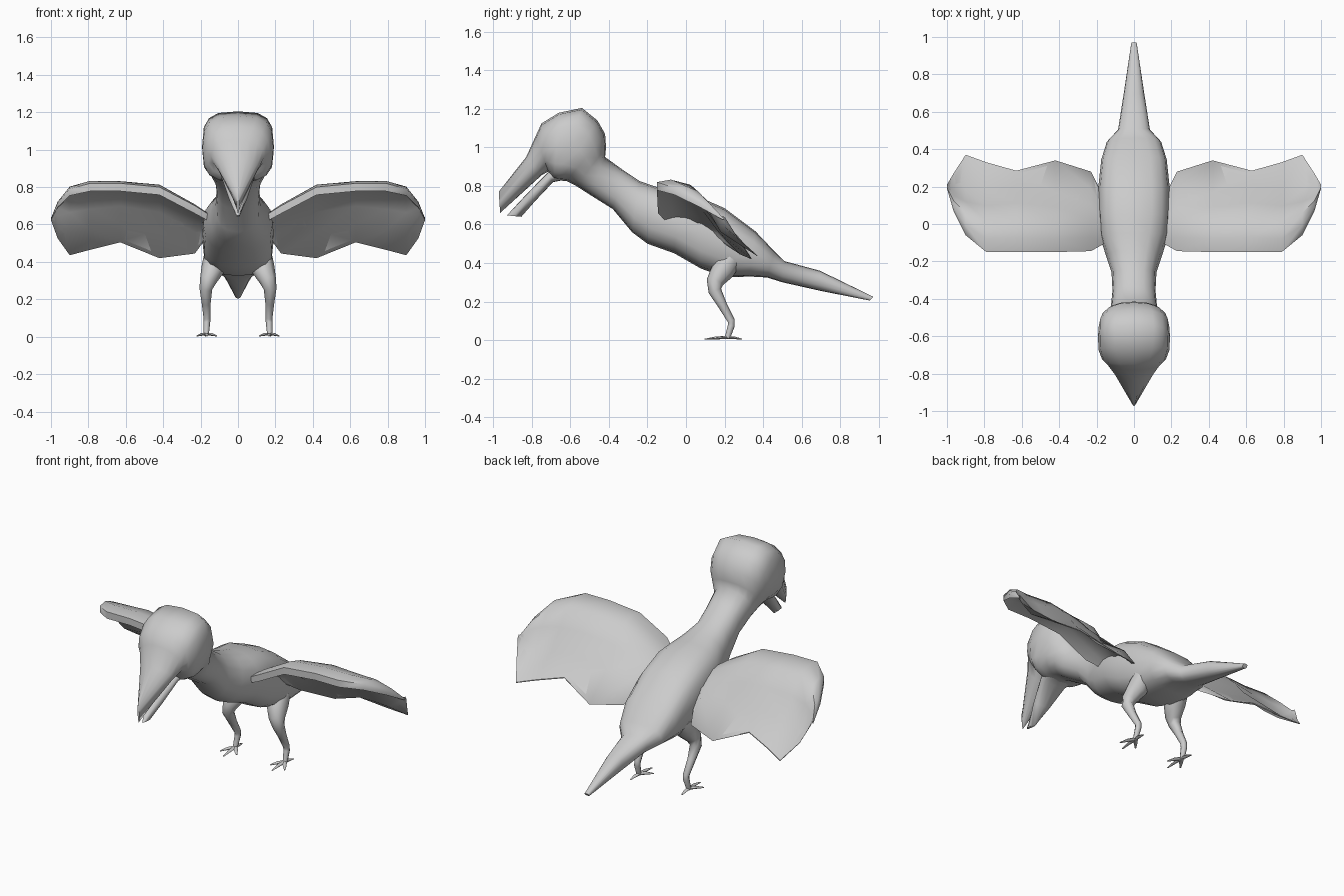
import bpy, bmesh, math
from mathutils import Vector

if "Cube" in bpy.data.objects:
    bpy.data.objects.remove(bpy.data.objects["Cube"])

grey = bpy.data.materials.new("plain_grey")
grey.diffuse_color = (0.6, 0.6, 0.6, 1)
grey.use_nodes = True
grey.node_tree.nodes["Principled BSDF"].inputs["Base Color"].default_value = grey.diffuse_color


def loft(name, rings, mirror=False, angle=60):
    """Skin a list of equal-length closed rings and cap both ends."""
    bm = bmesh.new()
    loops = [[bm.verts.new(p) for p in r] for r in rings]
    n = len(loops[0])
    for a, b in zip(loops, loops[1:]):
        for i in range(n):
            j = (i + 1) % n
            bm.faces.new((a[i], a[j], b[j], b[i]))
    bm.faces.new(loops[0])
    bm.faces.new(loops[-1])
    if mirror:
        geo = bmesh.ops.duplicate(bm, geom=bm.verts[:] + bm.edges[:] + bm.faces[:])["geom"]
        for v in geo:
            if isinstance(v, bmesh.types.BMVert):
                v.co.x *= -1
    bmesh.ops.recalc_face_normals(bm, faces=bm.faces[:])
    me = bpy.data.meshes.new(name)
    bm.to_mesh(me)
    bm.free()
    me.materials.append(grey)
    ob = bpy.data.objects.new(name, me)
    bpy.context.collection.objects.link(ob)
    bpy.ops.object.select_all(action='DESELECT')
    ob.select_set(True)
    bpy.context.view_layer.objects.active = ob
    bpy.ops.object.shade_smooth_by_angle(angle=math.radians(angle))
    return ob


def section(ty, tz, by, bz, hw, e=2.4, n=16):
    """Rounded ring from its top point, bottom point and half width."""
    ring = []
    for i in range(n):
        a = 2 * math.pi * i / n
        c, s = math.cos(a), math.sin(a)
        u = math.copysign(abs(c) ** (2 / e), c)
        x = hw * math.copysign(abs(s) ** (2 / e), s)
        ring.append((x, (ty + by) / 2 + u * (ty - by) / 2, (tz + bz) / 2 + u * (tz - bz) / 2))
    return ring


def tube(name, pts, flat=1.0, n=8):
    """Mirrored tapering limb through (x, y, z, radius) points."""
    rings = []
    for i, p in enumerate(pts):
        a, b = pts[max(i - 1, 0)], pts[min(i + 1, len(pts) - 1)]
        d = (Vector(b[:3]) - Vector(a[:3])).normalized()
        ref = Vector((0, 0, 1)) if abs(d.z) < 0.6 else Vector((0, 1, 0))
        side = d.cross(ref).normalized()
        up = side.cross(d)
        rings.append([Vector(p[:3]) + p[3] * (math.cos(t) * side + flat * math.sin(t) * up)
                      for t in (2 * math.pi * k / n for k in range(n))])
    return loft(name, rings, mirror=True)


# Tail, body, neck, head and upper beak as one skin
loft("body_and_head", [section(*s) for s in [
    (.972, .225, .955, .205, .015),
    (.695, .36, .70, .255, .055),
    (.51, .41, .50, .30, .085),
    (.46, .46, .42, .325, .145),
    (.36, .565, .33, .33, .175, 2.8),
    (.20, .685, .21, .325, .19, 2.8),
    (.05, .75, .08, .37, .19, 2.8),
    (-.05, .765, -.06, .45, .185),
    (-.14, .79, -.20, .50, .15),
    (-.24, .825, -.28, .56, .12),
    (-.33, .885, -.38, .68, .115),
    (-.42, .95, -.50, .755, .125),
    (-.415, 1.0, -.57, .80, .15),
    (-.42, 1.07, -.62, .825, .178),
    (-.46, 1.14, -.65, .828, .19, 2.9),
    (-.54, 1.205, -.67, .83, .192, 3.2),
    (-.66, 1.18, -.685, .835, .19, 3),
    (-.75, 1.125, -.70, .85, .17),
    (-.78, 1.06, -.715, .875, .145, 2),
    (-.83, .95, -.75, .855, .11, 2),
    (-.972, .77, -.965, .66, .006, 2)]])

# Lower beak, slightly open
loft("lower_beak", [section(*s) for s in [
    (-.66, .90, -.64, .83, .10),
    (-.72, .868, -.69, .82, .085),
    (-.83, .755, -.78, .725, .05),
    (-.93, .647, -.855, .64, .008)]])

# Wings: x, leading edge, fold line, trailing edge, thickness
stations = [
    (.15, -.10, .65, .06, .60, .12, .56, .03),
    (.23, -.145, .70, .19, .56, .28, .45, .035),
    (.42, -.15, .80, .17, .56, .34, .425, .035),
    (.63, -.15, .82, .20, .605, .285, .51, .035),
    (.79, -.15, .82, .18, .57, .33, .47, .035),
    (.90, -.06, .79, .18, .56, .37, .44, .03),
    (.965, .07, .715, .18, .60, .27, .53, .02),
    (1.0, .19, .632, .20, .63, .21, .625, .006)]


def wing_ring(x, ly, lz, fy, fz, ty, tz, th):
    k = (lz - fz) / .22
    top = [(ly, lz)]
    for t, bulge in ((.22, .06), (.5, .095), (.75, .065)):
        top.append((ly + (fy - ly) * t, lz + (fz - lz) * t + bulge * k))
    top += [(fy, fz + .012), (ty, tz)]
    low = [(y, z - th * (1.2, 1.1, .9, .7, .4, .15)[i]) for i, (y, z) in enumerate(top)]
    # The outermost feather point sweeps inward behind the wing tip
    return [(x, y, z) for y, z in top + low[::-1]]


loft("wings", [wing_ring(*s) for s in stations], mirror=True, angle=50)

# Legs
tube("legs", [(.125, .23, .42, .06), (.135, .19, .36, .062), (.16, .15, .30, .045),
              (.172, .15, .255, .034), (.17, .19, .18, .024), (.165, .235, .10, .019),
              (.167, .235, .075, .018), (.17, .215, .01, .014)])

# Toes: three forward, one back
for i, (x, y) in enumerate([(.115, .15), (.165, .095), (.22, .14), (.175, .29)]):
    mx, my = (.168 + x) / 2, (.215 + y) / 2
    tube("toe_%d" % (i + 1), [(.168, .215, .014, .012), (mx, my, .012, .011),
                              (x, y, .004, .004)], flat=.7, n=6)
